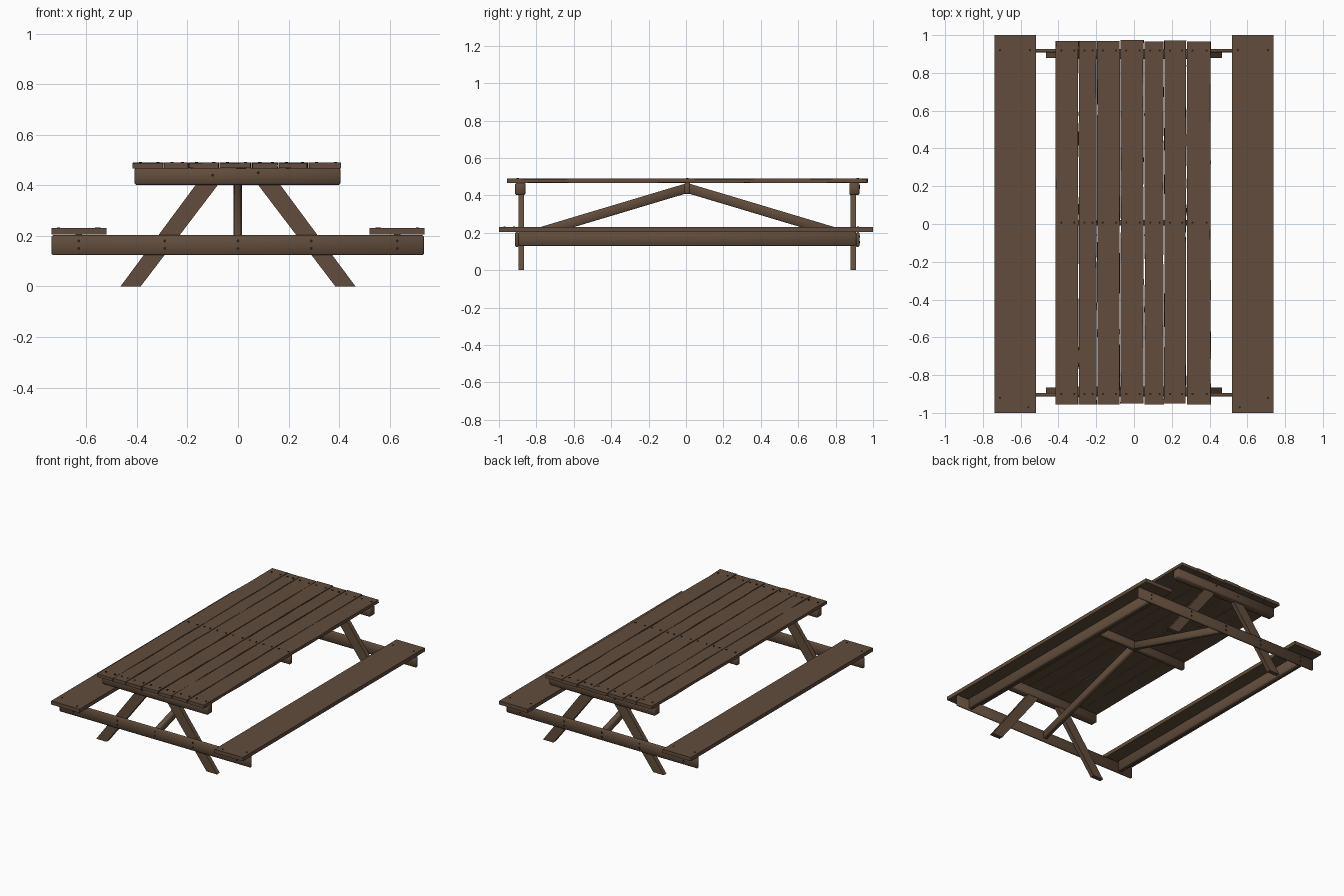
import bpy, bmesh, math, random
from mathutils import Matrix, Vector

if "Cube" in bpy.data.objects:
    bpy.data.objects.remove(bpy.data.objects["Cube"], do_unlink=True)
random.seed(4)


def material(name, rgb):
    m = bpy.data.materials.new(name)
    m.use_nodes = True
    m.diffuse_color = (*rgb, 1)
    m.node_tree.nodes["Principled BSDF"].inputs["Base Color"].default_value = (*rgb, 1)
    return m


WOOD = material("brown wood", (0.12, 0.073, 0.045))
SCREW = material("dark screw", (0.02, 0.013, 0.009))
YC = 0.007  # middle of the frame


def finish(name, bm, mat, bevel=0.0, angle=None):
    bmesh.ops.recalc_face_normals(bm, faces=bm.faces)
    me = bpy.data.meshes.new(name)
    bm.to_mesh(me)
    bm.free()
    me.materials.append(mat)
    ob = bpy.data.objects.new(name, me)
    bpy.context.collection.objects.link(ob)
    if bevel or angle:
        me.shade_smooth()
    if angle:
        me.set_sharp_from_angle(angle=math.radians(angle))
    if bevel:
        mod = ob.modifiers.new("worn edges", "BEVEL")
        mod.width, mod.segments = bevel, 1
    return ob


def box_mesh(x, y, z):
    bm = bmesh.new()
    bmesh.ops.create_cube(bm, size=1)
    for v in bm.verts:
        v.co = Vector([(r[0] + r[1]) / 2 + c * (r[1] - r[0]) for r, c in zip((x, y, z), v.co)])
    return bm


def board(name, x, y, z, bevel=0.0):
    return finish(name, box_mesh(x, y, z), WOOD, bevel)


def prism(name, profile, depth, bevel=0.0):
    """Extrude a closed 3D outline along the depth vector."""
    bm = bmesh.new()
    face = bm.faces.new([bm.verts.new(p) for p in profile])
    top = bmesh.ops.extrude_face_region(bm, geom=[face])["geom"]
    bmesh.ops.translate(bm, vec=depth, verts=[v for v in top if isinstance(v, bmesh.types.BMVert)])
    return finish(name, bm, WOOD, bevel)


def screws(name, points, axis="Z"):
    bm = bmesh.new()
    turn = Matrix.Rotation(math.pi / 2, 4, "X") if axis == "Y" else Matrix()
    for p in points:
        bmesh.ops.create_cone(bm, cap_ends=True, segments=8, radius1=0.006, radius2=0.006,
                              depth=0.005, matrix=Matrix.Translation(p) @ turn)
    finish(name, bm, SCREW)


# Tabletop: slightly uneven planks
edges = [(-0.415, -0.296), (-0.292, -0.199), (-0.195, -0.076), (-0.071, 0.05),
         (0.056, 0.156), (0.161, 0.275), (0.28, 0.405)]
heads = []
for i, (a, b) in enumerate(edges):
    end = random.uniform(-0.004, 0.004)
    bm = box_mesh((a, b), (-0.953 + end, 0.97 + end), (0.467, 0.489))
    long_edges = [e for e in bm.edges if abs(e.verts[0].co.y - e.verts[1].co.y) > 1]
    bmesh.ops.subdivide_edges(bm, edges=long_edges, cuts=14, use_grid_fill=True)
    for v in bm.verts:
        v.co.x += random.uniform(-0.002, 0.002)
        v.co.z += random.uniform(-0.0015, 0.0015)
    finish(f"tabletop_plank_{i + 1}", bm, WOOD, angle=40)
    heads += [(x, y, 0.49) for x in (a + 0.03, b - 0.02) for y in (-0.9, YC, 0.918)]
screws("tabletop_screws", heads)

# Benches with a stiffener under each
for side, s in (("left", 1), ("right", -1)):
    board(f"{side}_bench_seat", sorted((s * 0.52, s * 0.738)), (-1, 1), (0.205, 0.231))
    board(f"{side}_bench_stiffener", (s * 0.63 - 0.016, s * 0.63 + 0.016),
          (YC - 0.902, YC + 0.902), (0.13, 0.206), 0.005)
    screws(f"{side}_bench_screws", [(s * x, y, 0.23) for x, y in
                                    ((0.71, 0.92), (0.55, 0.92), (0.56, -0.97), (0.71, -0.92))])

# End frames: legs, seat rail, cleat and diagonal brace
for end, t in (("front", -1), ("back", 1)):
    def span(a, b):
        return sorted((YC + t * a, YC + t * b))

    board(f"{end}_seat_rail", (-0.737, 0.735), span(0.902, 0.92), (0.124, 0.203), 0.005)
    board(f"{end}_table_cleat", (-0.41, 0.405), span(0.866, 0.92), (0.402, 0.468), 0.006)
    y0, y1 = span(0.872, 0.902)
    for side, s in (("left", 1), ("right", -1)):
        outline = [(s * x, y0, z) for x, z in ((0.385, 0), (0.465, 0), (0.119, 0.467), (0.03, 0.467))]
        prism(f"{end}_{side}_leg", outline, (0, y1 - y0, 0))
    brace = [(-0.018, YC + t * y, z) for y, z in ((0, 0.412), (0, 0.466), (0.902, 0.196), (0.902, 0.142))]
    prism(f"{end}_brace", brace, (0.034, 0, 0), 0.005)
    rail_heads = [(x, YC + t * 0.92, z) for x in (-0.63, -0.29, 0, 0.29, 0.63) for z in (0.15, 0.18)]
    cleat_heads = [(x, YC + t * 0.92, z) for x, z in ((-0.1, 0.44), (0.08, 0.45))]
    screws(f"{end}_frame_screws", rail_heads + cleat_heads, "Y")

# Middle cleat carrying the brace tops
board("middle_table_cleat", (-0.41, 0.405), (YC - 0.015, YC + 0.015), (0.408, 0.468), 0.005)
